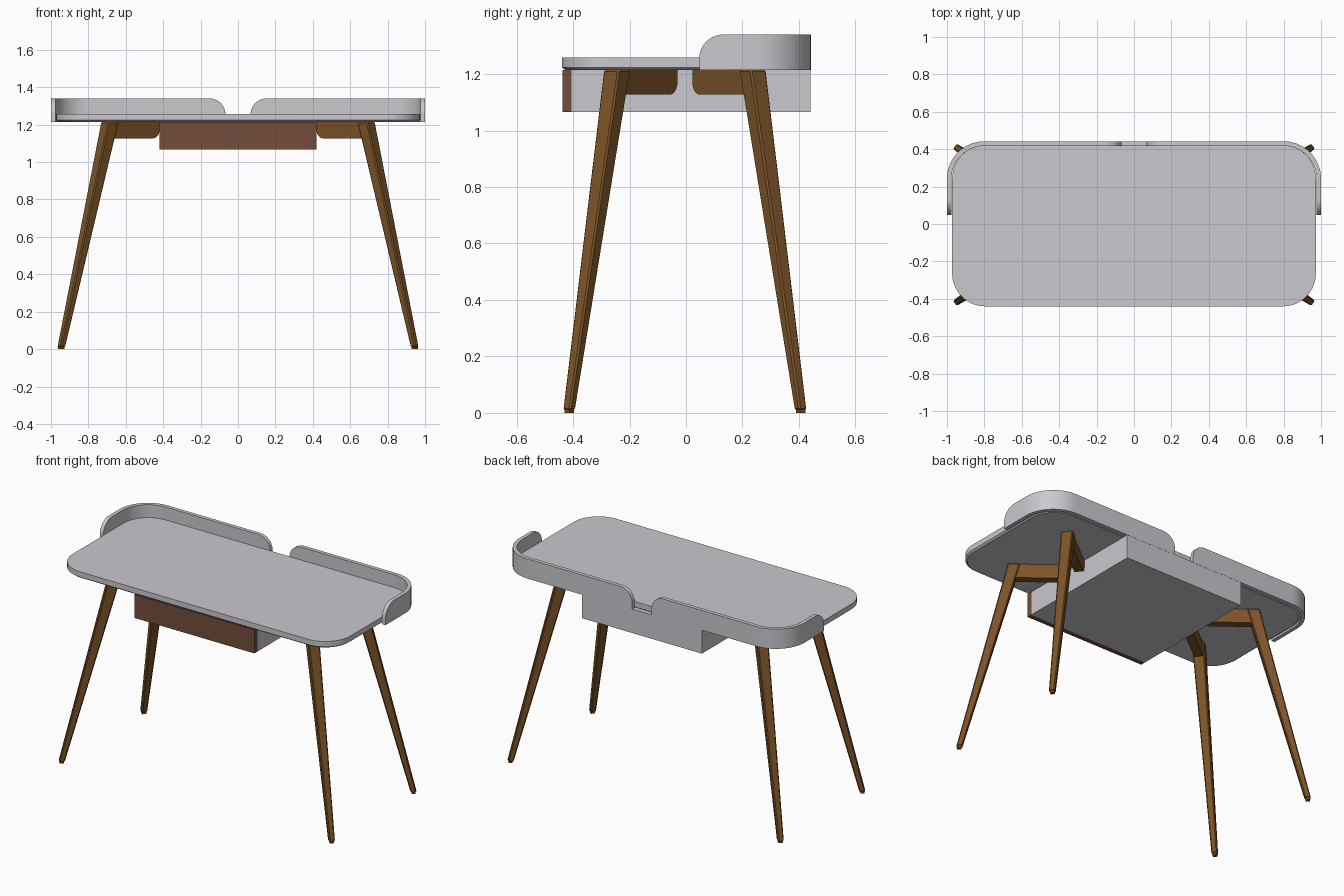
import bpy, bmesh, math
from mathutils import Vector

if "Cube" in bpy.data.objects:
    bpy.data.objects.remove(bpy.data.objects["Cube"])


def material(name, rgb):
    m = bpy.data.materials.new(name)
    m.diffuse_color = (*rgb, 1)
    m.use_nodes = True
    m.node_tree.nodes["Principled BSDF"].inputs["Base Color"].default_value = m.diffuse_color
    return m


GREY = material("light grey", (0.59, 0.58, 0.62))
WOOD = material("warm wood", (0.205, 0.088, 0.021))
DRAWER = material("red brown wood", (0.175, 0.073, 0.043))


def finish(name, bm, mat, smooth=False, bevel=0):
    bmesh.ops.recalc_face_normals(bm, faces=bm.faces)
    me = bpy.data.meshes.new(name)
    bm.to_mesh(me)
    bm.free()
    me.materials.append(mat)
    ob = bpy.data.objects.new(name, me)
    bpy.context.collection.objects.link(ob)
    if bevel:
        b = ob.modifiers.new("Bevel", 'BEVEL')
        b.width, b.segments = bevel, 1
    if smooth:
        bpy.ops.object.select_all(action='DESELECT')
        bpy.context.view_layer.objects.active = ob
        ob.select_set(True)
        bpy.ops.object.shade_smooth_by_angle(angle=math.radians(30))
    return ob


def loft(bm, loops):
    """Skin a list of equal-length loops and cap both ends."""
    rings = [[bm.verts.new(p) for p in loop] for loop in loops]
    n = len(rings[0])
    for a, b in zip(rings, rings[1:]):
        for i in range(n):
            j = (i + 1) % n
            bm.faces.new((a[i], a[j], b[j], b[i]))
    bm.faces.new(rings[0][::-1])
    bm.faces.new(rings[-1])


def box(name, lo, hi, mat):
    bm = bmesh.new()
    loft(bm, [[(lo[0], lo[1], z), (hi[0], lo[1], z), (hi[0], hi[1], z), (lo[0], hi[1], z)]
              for z in (lo[2], hi[2])])
    return finish(name, bm, mat)


def rounded_rect(hx, y0, y1, r, z, steps=14):
    pts = []
    corners = ((hx - r, y1 - r), (r - hx, y1 - r), (r - hx, y0 + r), (hx - r, y0 + r))
    for k, (cx, cy) in enumerate(corners):
        for i in range(steps + 1):
            a = math.pi / 2 * (k + i / steps)
            pts.append((cx + r * math.cos(a), cy + r * math.sin(a), z))
    return pts


# Table top with a small chamfer underneath
bm = bmesh.new()
loft(bm, [rounded_rect(0.972 - d, -0.44 + d, 0.42 - d, 0.175 - d, z)
          for d, z in ((0.012, 1.215), (0.0, 1.224), (0.0, 1.258))])
finish("table_top", bm, GREY, smooth=True)

# Raised rim: a thin wall round each back corner, both top ends rounded
BACK, SIDE, RAD, THICK = 0.442, 1.0, 0.2, 0.024
FRONT_END, GAP, END_R = 0.047, 0.067, 0.085
run_back = SIDE - RAD - GAP
run_arc = RAD * math.pi / 2
run_side = BACK - RAD - FRONT_END
total = run_back + run_arc + run_side


def rim_point(s):
    """Position on the outer path and its outward direction."""
    if s <= run_back:
        return Vector((GAP + s, BACK)), Vector((0, 1))
    if s <= run_back + run_arc:
        a = (s - run_back) / RAD
        n = Vector((math.sin(a), math.cos(a)))
        return Vector((SIDE - RAD, BACK - RAD)) + n * RAD, n
    return Vector((SIDE, BACK - RAD - (s - run_back - run_arc))), Vector((1, 0))


ends = [END_R * (1 - math.cos(math.pi / 2 * i / 10)) for i in range(11)]
stops = ends + [run_back + run_arc * i / 16 for i in range(17)] + [total - e for e in ends[::-1]]
for side, sx in (("right", 1), ("left", -1)):
    loops = []
    for s in stops:
        p, n = rim_point(s)
        q = p - n * THICK
        e = min(s, total - s, END_R)
        top = 1.255 + math.sqrt(max(0, END_R ** 2 - (END_R - e) ** 2))
        loops.append([(sx * p.x, p.y, 1.215), (sx * q.x, q.y, 1.215),
                      (sx * q.x, q.y, top), (sx * p.x, p.y, top)])
    bm = bmesh.new()
    loft(bm, loops)
    finish("rim_" + side, bm, GREY, smooth=True)

# Drawer housing and drawer front
box("drawer_housing", (-0.42, -0.405, 1.066), (0.42, 0.441, 1.218), GREY)
box("drawer_front", (-0.42, -0.437, 1.066), (0.42, -0.405, 1.215), DRAWER)

# Splayed legs with diagonal brackets, one per corner
MID_Y = -0.004
FOOT, TOP, INNER = Vector((0.945, 0.41)), Vector((0.685, 0.24)), Vector((0.435, 0.046))
ALONG = (TOP - INNER).normalized()
ACROSS = Vector((-ALONG.y, ALONG.x))
LENGTH = (TOP - INNER).length

for end, sy in (("front", -1), ("back", 1)):
    for side, sx in (("left", -1), ("right", 1)):
        def place(p, z):
            return (sx * p.x, MID_Y + sy * p.y, z)

        # Leg tapering to the foot, with a narrower glide below
        def section(c, w, z):
            return [place(c + (ALONG * i + ACROSS * j) * w / 2, z)
                    for i, j in ((-1, -1), (1, -1), (1, 1), (-1, 1))]
        bm = bmesh.new()
        loft(bm, [section(FOOT, 0.034, 0.01), section(TOP, 0.07, 1.215)])
        finish(f"{end}_{side}_leg", bm, WOOD, bevel=0.006)
        bm = bmesh.new()
        loft(bm, [section(FOOT, 0.024, 0), section(FOOT, 0.024, 0.012)])
        finish(f"{end}_{side}_glide", bm, WOOD)

        # Bracket with a rounded lower inner corner
        r = 0.045
        profile = [(LENGTH, 1.127), (LENGTH, 1.215), (0, 1.215)]
        for i in range(9):
            a = math.pi / 2 * i / 8
            profile.append((r - r * math.cos(a), 1.127 + r - r * math.sin(a)))
        bm = bmesh.new()
        loft(bm, [[place(INNER + ALONG * u + ACROSS * t, z) for u, z in profile]
                  for t in (-0.025, 0.025)])
        finish(f"{end}_{side}_bracket", bm, WOOD, smooth=True)
